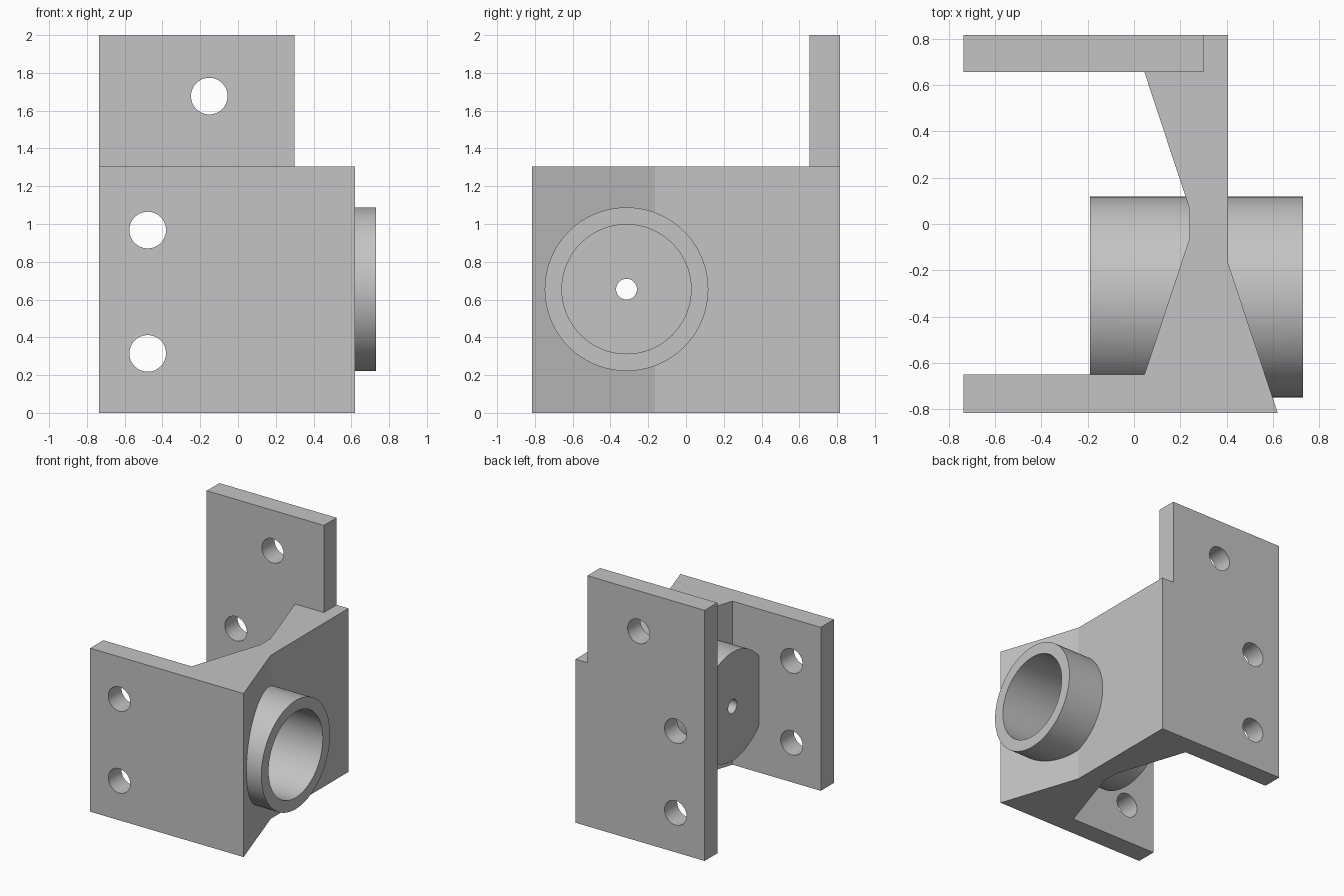
import bpy, bmesh
from math import pi, radians
from mathutils import Matrix

if "Cube" in bpy.data.objects:
    bpy.data.objects.remove(bpy.data.objects["Cube"], do_unlink=True)

grey = bpy.data.materials.new("plain grey")
grey.use_nodes = True
grey.diffuse_color = (0.55, 0.55, 0.55, 1)
grey.node_tree.nodes["Principled BSDF"].inputs["Base Color"].default_value = (0.55, 0.55, 0.55, 1)


def add_object(name, bm):
    bmesh.ops.recalc_face_normals(bm, faces=bm.faces)
    mesh = bpy.data.meshes.new(name)
    bm.to_mesh(mesh)
    bm.free()
    mesh.materials.append(grey)
    obj = bpy.data.objects.new(name, mesh)
    bpy.context.collection.objects.link(obj)
    return obj


def prism(name, outline, z0, z1):
    bm = bmesh.new()
    face = bm.faces.new([bm.verts.new((x, y, z0)) for x, y in outline])
    new = bmesh.ops.extrude_face_region(bm, geom=[face])["geom"]
    verts = [v for v in new if isinstance(v, bmesh.types.BMVert)]
    bmesh.ops.translate(bm, verts=verts, vec=(0, 0, z1 - z0))
    return add_object(name, bm)


def cylinder(name, axis, centre, radius, length, sides=96):
    turn = Matrix.Rotation(pi / 2, 4, "Y" if axis == "X" else "X")
    bm = bmesh.new()
    bmesh.ops.create_cone(bm, cap_ends=True, segments=sides, radius1=radius, radius2=radius,
                          depth=length, matrix=Matrix.Translation(centre) @ turn)
    return add_object(name, bm)


def combine(target, tool, operation):
    mod = target.modifiers.new(operation, "BOOLEAN")
    mod.operation, mod.solver, mod.object = operation, "EXACT", tool
    bpy.context.view_layer.objects.active = target
    bpy.ops.object.modifier_apply(modifier=mod.name)
    bpy.data.objects.remove(tool, do_unlink=True)


LEFT, BACK, HEIGHT = -0.735, 0.815, 1.305

# Bracket: two side plates joined by a tapering web
outline = [(LEFT, -BACK), (0.62, -BACK), (0.405, -0.165), (0.405, BACK), (LEFT, BACK),
           (LEFT, 0.655), (0.045, 0.655), (0.24, 0.065), (0.24, -0.06), (0.045, -0.65), (LEFT, -0.65)]
bracket = prism("bracket", outline, 0, HEIGHT)

# Raised mounting tab on the back plate
tab = prism("tab", [(LEFT, 0.655), (0.3, 0.655), (0.3, BACK), (LEFT, BACK)], HEIGHT, 2)
combine(bracket, tab, "UNION")

# Round socket through the web, with a deep bore and a small end hole
socket_y, socket_z = -0.315, 0.655
combine(bracket, cylinder("socket", "X", (0.27, socket_y, socket_z), 0.433, 0.92, 128), "UNION")
combine(bracket, cylinder("bore", "X", (0.47, socket_y, socket_z), 0.342, 1.0, 128), "DIFFERENCE")
combine(bracket, cylinder("end_hole", "X", (0, socket_y, socket_z), 0.055, 1.0, 48), "DIFFERENCE")

# Bolt holes through the plates
for x, z in [(-0.478, 0.315), (-0.478, 0.968), (-0.152, 1.677)]:
    combine(bracket, cylinder("bolt_hole", "Y", (x, 0, z), 0.097, 2.0, 64), "DIFFERENCE")

# Smooth round walls, crisp edges
bpy.ops.object.select_all(action="DESELECT")
bracket.select_set(True)
bpy.context.view_layer.objects.active = bracket
bpy.ops.object.shade_smooth_by_angle(angle=radians(15))
